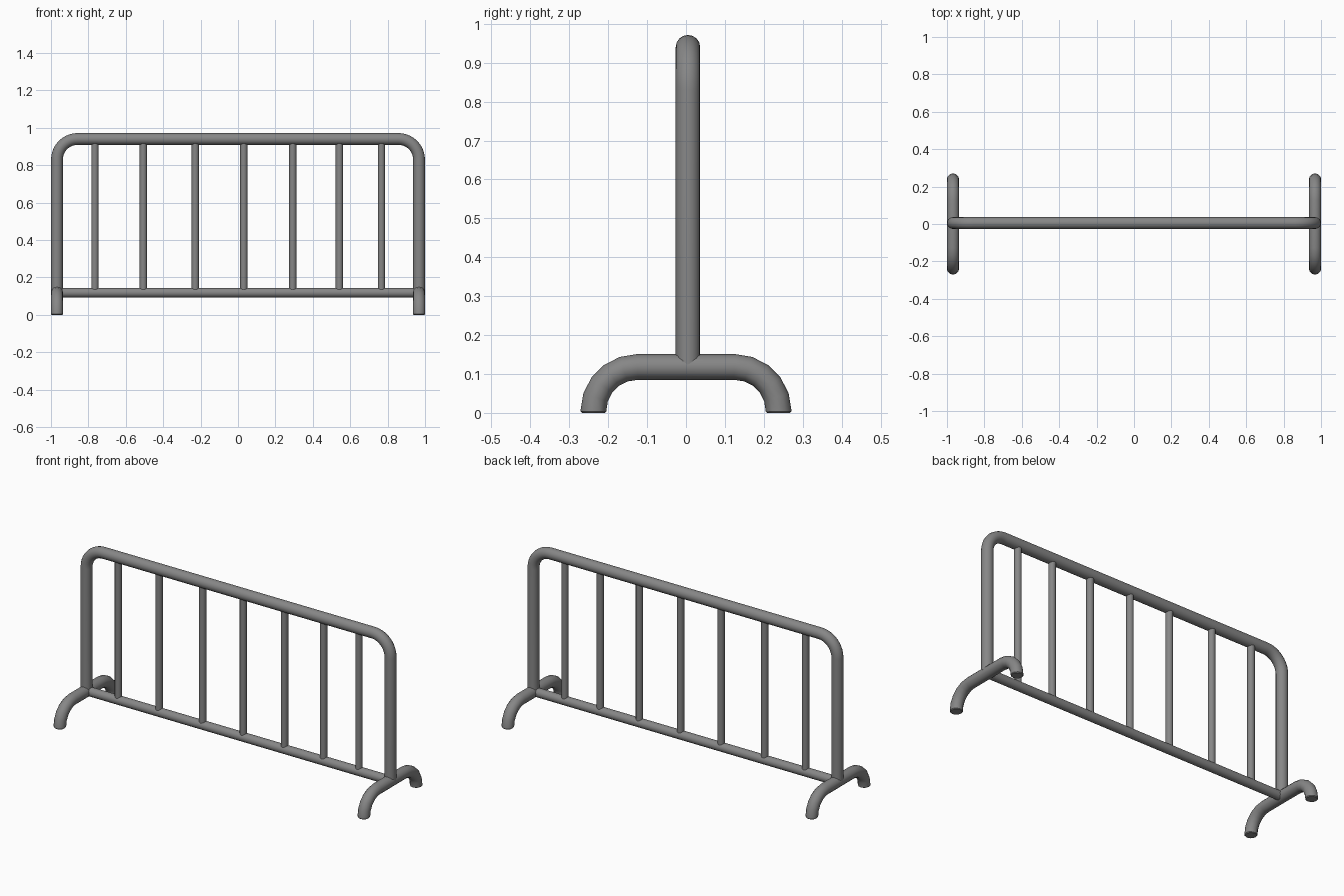
import bpy
from math import sin, cos, pi, radians

if "Cube" in bpy.data.objects:
    bpy.data.objects.remove(bpy.data.objects["Cube"])

Y = 0.005        # plane of the fence panel
POST_X = 0.968   # centre line of end posts and feet

# Dark grey metal
metal = bpy.data.materials.new("dark_grey_metal")
metal.diffuse_color = (0.24, 0.24, 0.24, 1)
metal.use_nodes = True
metal.node_tree.nodes["Principled BSDF"].inputs["Base Color"].default_value = metal.diffuse_color


def tube(name, points, radius, bevel_res=6, end_taper=1.0):
    """Sweep a round section along a path and turn it into a mesh."""
    curve = bpy.data.curves.new(name, 'CURVE')
    curve.dimensions = '3D'
    curve.bevel_depth = radius
    curve.bevel_resolution = bevel_res
    curve.use_fill_caps = True
    curve.materials.append(metal)
    spline = curve.splines.new('POLY')
    spline.points.add(len(points) - 1)
    for p, co in zip(spline.points, points):
        p.co = (*co, 1)
    spline.points[0].radius = spline.points[-1].radius = end_taper
    obj = bpy.data.objects.new(name, curve)
    bpy.context.collection.objects.link(obj)
    bpy.ops.object.select_all(action='DESELECT')
    obj.select_set(True)
    bpy.context.view_layer.objects.active = obj
    bpy.ops.object.convert(target='MESH')
    bpy.ops.object.shade_smooth_by_angle(angle=radians(35))


def arch(half, top, bend, bottom, steps):
    """2D path: up one side, round two corners, down the other."""
    arc = [(half - bend + bend * cos(a), top - bend + bend * sin(a))
           for a in (pi / 2 * i / steps for i in range(steps + 1))]
    right = [(half, z) for z in bottom] + arc
    return right + [(-u, z) for u, z in reversed(right)]


# Outer frame: two posts and the top rail in one bent tube
tube("outer_frame",
     [(x, Y, z) for x, z in arch(POST_X, 0.94, 0.11, [0.125], 10)], 0.0315)

# Bottom rail
tube("bottom_rail", [(-POST_X, Y, 0.118), (POST_X, Y, 0.118)], 0.0255)

# Upright bars
for i, x in enumerate((-0.765, -0.506, -0.228, 0.031, 0.293, 0.542, 0.767)):
    tube(f"upright_bar_{i + 1}", [(x, Y, 0.125), (x, Y, 0.92)], 0.0195, 4)

# Arched feet with slightly rounded ends
for side, x in (("left", -POST_X), ("right", POST_X)):
    tube(f"{side}_foot",
         [(x, y, z) for y, z in arch(0.238, 0.118, 0.113, [0, 0.004], 5)],
         0.033, 4, end_taper=0.88)
